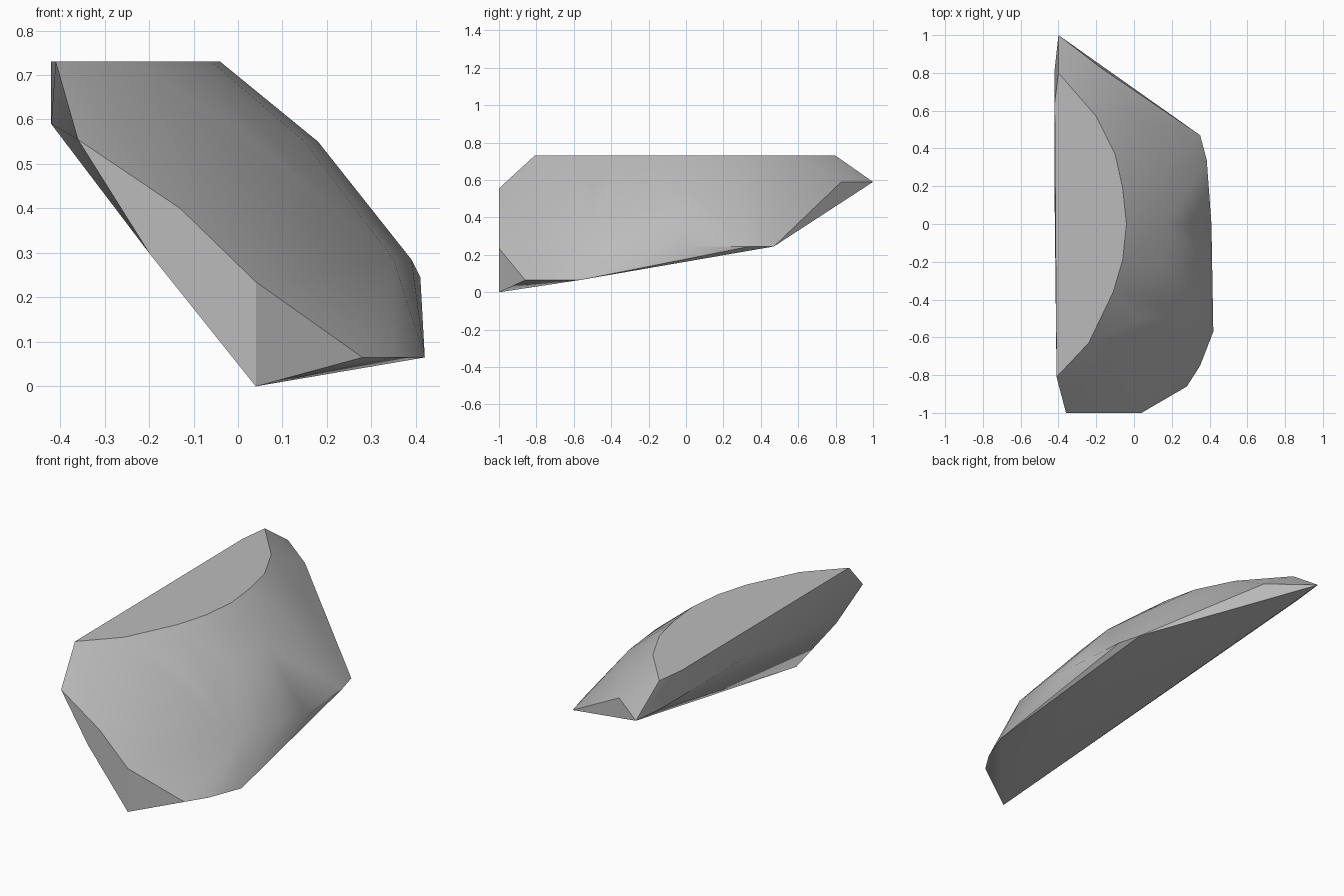
import bpy
import bmesh
import math

# Remove the default object
default_cube = bpy.data.objects.get("Cube")
if default_cube:
    bpy.data.objects.remove(default_cube, do_unlink=True)


def make_material(name, colour):
    material = bpy.data.materials.new(name)
    material.use_nodes = True
    material.diffuse_color = colour
    material.node_tree.nodes["Principled BSDF"].inputs["Base Color"].default_value = colour
    return material


def ring(height, *outline):
    """Place an x, y outline at one height."""
    return [(x, y, height) for x, y in outline]


# Flat top: a straight back edge and a bowed front edge
top_rim = ring(0.73, (-0.40, 0.8), (-0.2, 0.57), (-0.10, 0.37), (-0.06, 0.19),
               (-0.04, 0), (-0.06, -0.19), (-0.11, -0.36), (-0.24, -0.63),
               (-0.41, -0.81), (-0.42, 0.64))

# Rounded outer surface, from the shoulder down to the lower lip
shoulder = ring(0.55, (0.18, 0), (0.15, 0.27), (0.04, 0.53), (0.15, -0.24), (0.04, -0.5))
belly = ring(0.285, (0.39, -0.2), (0.35, -0.5))
side_lip = ring(0.245, (0.41, 0), (0.385, 0.34), (0.35, 0.47))
lower_lip = ring(0.065, (0.42, -0.57), (0.35, -0.75), (0.28, -0.86))

# Pointed rear end and the narrow wall beside it
rear_point = ring(0.59, (-0.40, 1), (-0.18, 0.83), (-0.42, 0.82), (-0.42, 0.1))

# Broken front end, cut flat
front_cut = [(x, -1, z) for x, z in ((0.04, 0), (-0.2, 0.3), (-0.36, 0.555),
                                     (-0.13, 0.4), (0.04, 0.235))]

# Wrap the outlines in a closed convex stone
bm = bmesh.new()
for point in top_rim + shoulder + belly + side_lip + lower_lip + rear_point + front_cut:
    bm.verts.new(point)
hull = bmesh.ops.convex_hull(bm, input=bm.verts)
unused = {item for item in hull["geom_interior"] + hull["geom_unused"]
          if isinstance(item, bmesh.types.BMVert)}
bmesh.ops.delete(bm, geom=list(unused), context='VERTS')
bmesh.ops.dissolve_limit(bm, angle_limit=math.radians(1), verts=bm.verts, edges=bm.edges)
bmesh.ops.recalc_face_normals(bm, faces=bm.faces)

mesh = bpy.data.meshes.new("stone_shard")
bm.to_mesh(mesh)
bm.free()
mesh.materials.append(make_material("stone grey", (0.5, 0.5, 0.5, 1)))

stone = bpy.data.objects.new("stone_shard", mesh)
bpy.context.collection.objects.link(stone)

# Smooth the worn surface while keeping the broken edges crisp
bpy.ops.object.select_all(action='DESELECT')
stone.select_set(True)
bpy.context.view_layer.objects.active = stone
bpy.ops.object.shade_smooth_by_angle(angle=math.radians(30))
